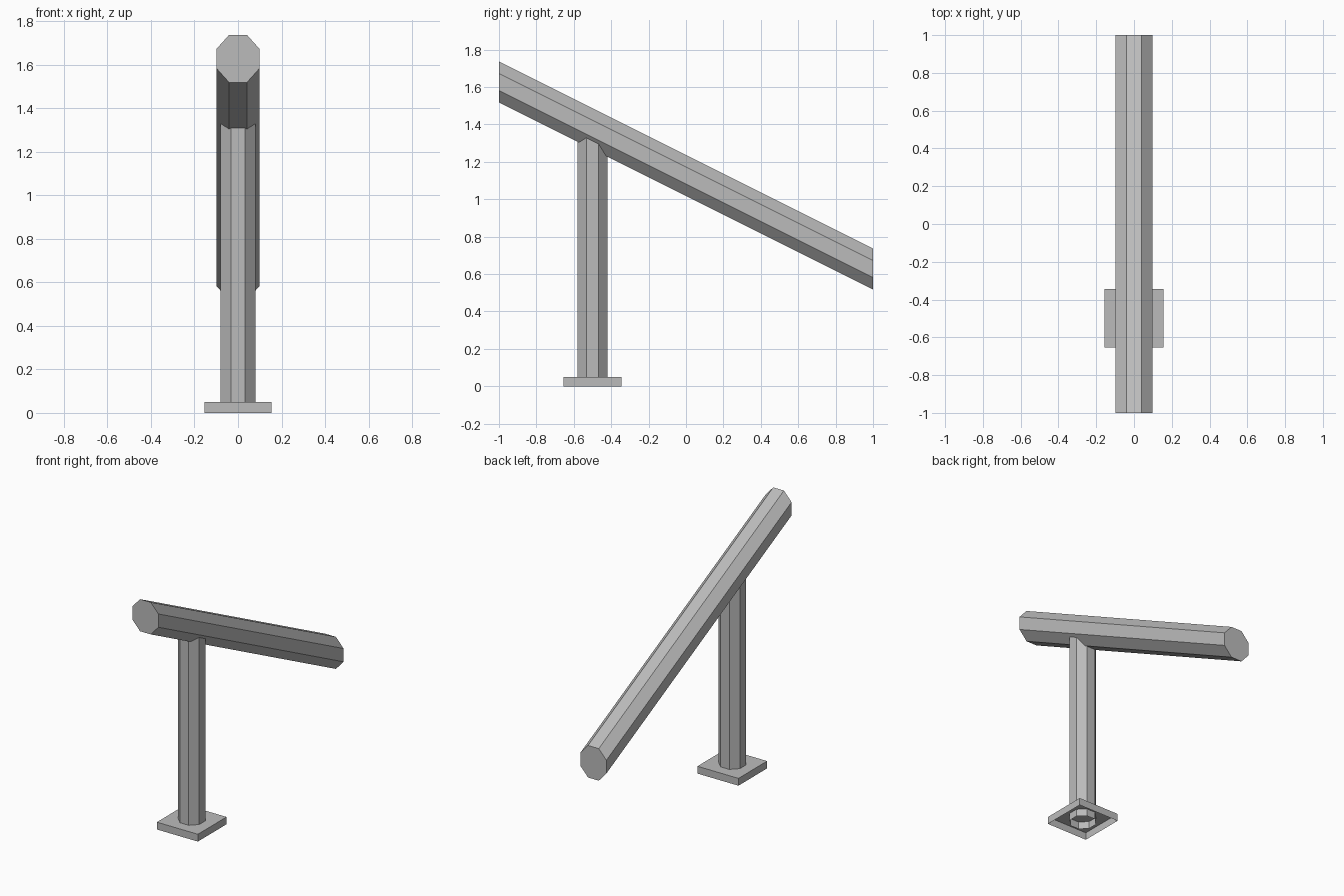
import bpy, bmesh
from mathutils import Vector

cube = bpy.data.objects.get("Cube")
if cube:
    bpy.data.objects.remove(cube, do_unlink=True)

grey = bpy.data.materials.new("plain grey")
grey.use_nodes = True
colour = (0.5, 0.5, 0.5, 1)
grey.diffuse_color = colour
grey.node_tree.nodes["Principled BSDF"].inputs["Base Color"].default_value = colour


def octagon(a):
    """Regular octagon with flats at distance a from its centre."""
    b = a * (2 ** 0.5 - 1)
    return [(a, -b), (a, b), (b, a), (-b, a), (-a, b), (-a, -b), (-b, -a), (b, -a)]


def extrude(name, outline, sweep, bottom=True):
    """Sweep an outline into a prism, optionally leaving its start open."""
    bm = bmesh.new()
    start = bm.faces.new([bm.verts.new(p) for p in outline])
    out = bmesh.ops.extrude_face_region(bm, geom=[start], use_keep_orig=True)
    moved = [v for v in out["geom"] if isinstance(v, bmesh.types.BMVert)]
    bmesh.ops.translate(bm, verts=moved, vec=Vector(sweep))
    bmesh.ops.recalc_face_normals(bm, faces=bm.faces[:])
    if not bottom:
        bmesh.ops.delete(bm, geom=[start], context='FACES_ONLY')
    mesh = bpy.data.meshes.new(name)
    bm.to_mesh(mesh)
    bm.free()
    mesh.materials.append(grey)
    obj = bpy.data.objects.new(name, mesh)
    bpy.context.collection.objects.link(obj)
    return obj


post_y = -0.5

# Sloping rail: octagon stretched vertically so its ends are cut plumb
stretch = 1.25 ** 0.5
rail = [(x, -1, 1.627 + z * stretch) for x, z in octagon(0.098)]
extrude("sloping_rail", rail, (0, 2, -1))

# Upright post, hollow underneath, running up into the rail
post = [(x, post_y + y, 0) for x, y in octagon(0.08)]
extrude("support_post", post, (0, 0, 1.36), bottom=False)

# Square foot plate, open underneath
h = 0.155
foot = [(x, post_y + y, 0) for x, y in ((-h, -h), (h, -h), (h, h), (-h, h))]
extrude("foot_plate", foot, (0, 0, 0.05), bottom=False)
